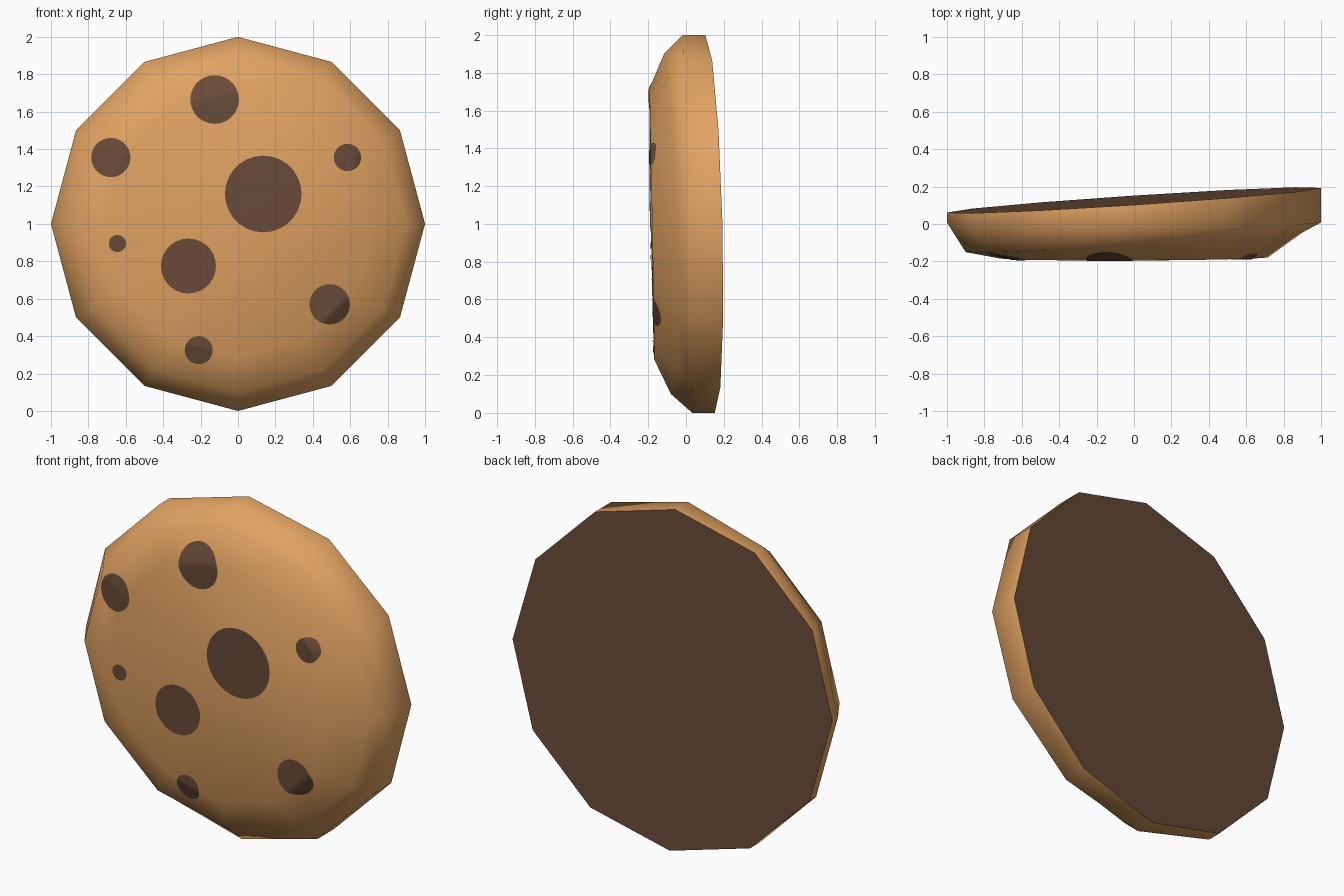
import bpy, bmesh, math
from mathutils import Vector
from mathutils.bvhtree import BVHTree

if "Cube" in bpy.data.objects:
    bpy.data.objects.remove(bpy.data.objects["Cube"])


def material(name, rgb):
    m = bpy.data.materials.new(name)
    m.diffuse_color = (*rgb, 1)
    m.use_nodes = True
    m.node_tree.nodes["Principled BSDF"].inputs["Base Color"].default_value = m.diffuse_color
    return m


dough = material("golden dough", (0.753, 0.366, 0.122))
chocolate = material("dark chocolate", (0.141, 0.070, 0.042))


def add_object(name, bm, mats):
    me = bpy.data.meshes.new(name)
    bm.to_mesh(me)
    ob = bpy.data.objects.new(name, me)
    bpy.context.collection.objects.link(ob)
    for m in mats:
        me.materials.append(m)
    return ob


# Biscuit: 12-sided rings, each on its own slightly tilted plane
# (radius, depth, slope along x, slope along z)
RINGS = [(1.00, 0.127, 0.066, -0.025),
         (1.00, 0.008, 0.000, -0.025),
         (0.90, -0.098, 0.058, -0.020),
         (0.715, -0.182, 0.004, -0.018)]
SIDES = 12
bm = bmesh.new()
loops = []
for r, d, sx, sz in RINGS:
    loop = []
    for i in range(SIDES):
        a = math.tau * i / SIDES
        x, z = r * math.cos(a), r * math.sin(a)
        loop.append(bm.verts.new((x, d + sx * x + sz * z, z + 1)))
    loops.append(loop)
for lo, hi in zip(loops, loops[1:]):
    for i in range(SIDES):
        j = (i + 1) % SIDES
        bm.faces.new((lo[i], lo[j], hi[j], hi[i]))
centre = bm.verts.new((0, -0.187, 1))
for i in range(SIDES):
    bm.faces.new((loops[-1][i], loops[-1][(i + 1) % SIDES], centre))
back = bm.faces.new(loops[0])
bmesh.ops.recalc_face_normals(bm, faces=bm.faces)
for f in bm.faces:
    f.smooth = f is not back
back.material_index = 1          # chocolate-coated back
for e in back.edges:
    e.smooth = False
bm.normal_update()
surface = BVHTree.FromBMesh(bm)
add_object("biscuit", bm, [dough, chocolate])
bm.free()

# Chocolate chips: thin round patches laid on the front (x, z, radius)
CHIPS = [(-0.125, 1.665, 0.130), (-0.68, 1.355, 0.105), (0.585, 1.355, 0.073),
         (0.135, 1.16, 0.205), (-0.645, 0.895, 0.046), (-0.265, 0.775, 0.147),
         (0.49, 0.57, 0.108), (-0.21, 0.325, 0.075)]


def on_front(x, z):
    hit, normal, _, _ = surface.ray_cast(Vector((x, -2, z)), Vector((0, 1, 0)))
    return hit + Vector((0, -0.004, 0))


def chip(name, cx, cz, r, seg=28, steps=8):
    bm = bmesh.new()
    mid = bm.verts.new(on_front(cx, cz))
    prev = None
    for k in range(1, steps + 1):
        rr = r * k / steps
        ring = [bm.verts.new(on_front(cx + rr * math.cos(math.tau * i / seg),
                                      cz + rr * math.sin(math.tau * i / seg)))
                for i in range(seg)]
        for i in range(seg):
            j = (i + 1) % seg
            if prev:
                bm.faces.new((prev[i], ring[i], ring[j], prev[j]))
            else:
                bm.faces.new((mid, ring[i], ring[j]))
        prev = ring
    bm.normal_update()
    for f in bm.faces:
        f.smooth = True
        if f.normal.y > 0:
            f.normal_flip()
    add_object(name, bm, [chocolate])
    bm.free()


for n, (x, z, r) in enumerate(CHIPS, 1):
    chip(f"chocolate_chip_{n}", x, z, r)
